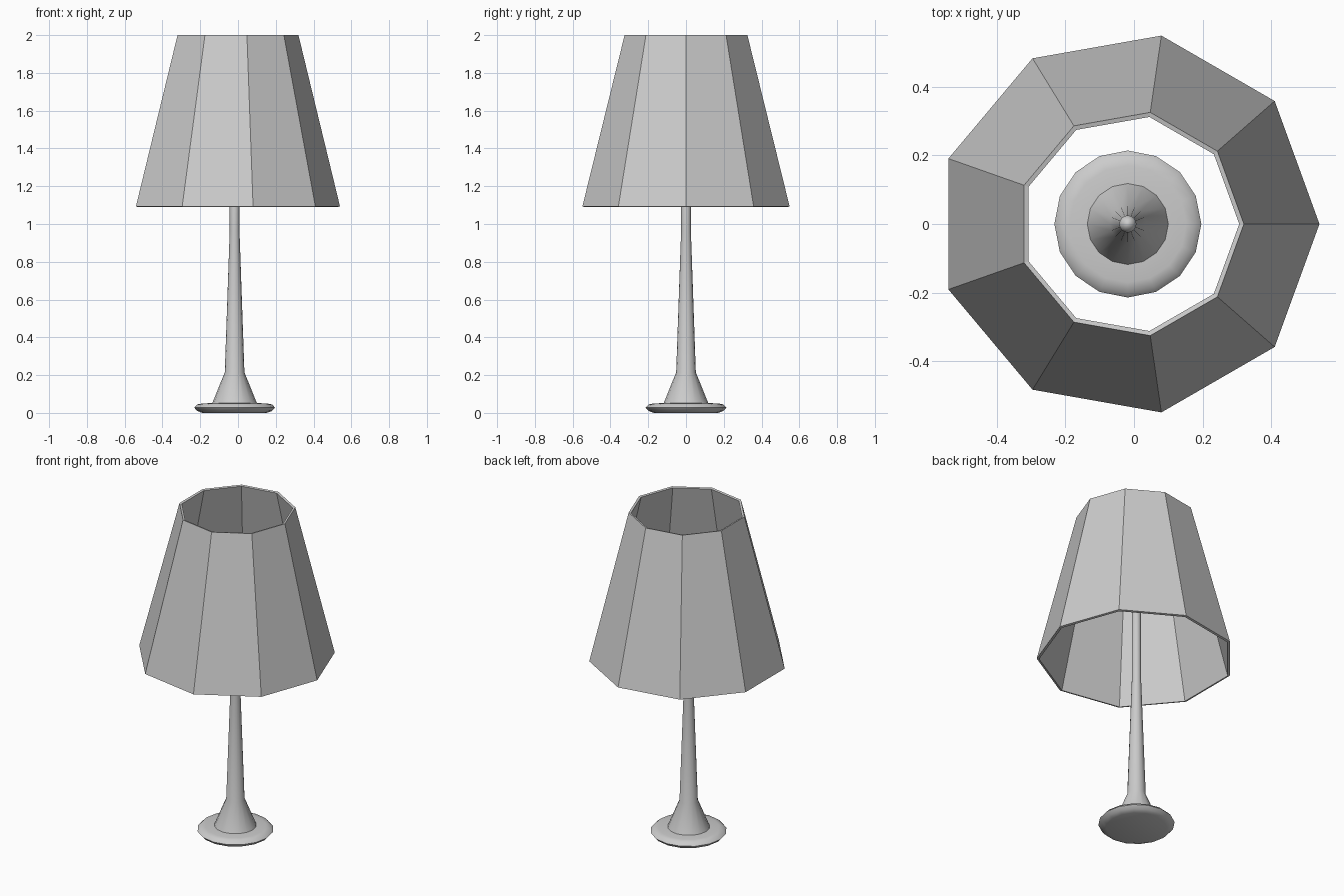
import bpy, bmesh, math

if "Cube" in bpy.data.objects:
    bpy.data.objects.remove(bpy.data.objects["Cube"])


def loft(name, rings, sides, caps):
    """Stack regular polygon rings given as (radius, height, centre x)."""
    bm = bmesh.new()
    loops = []
    for r, z, cx in rings:
        loops.append([bm.verts.new((cx + r * math.cos(2 * math.pi * i / sides),
                                    r * math.sin(2 * math.pi * i / sides), z))
                      for i in range(sides)])
    for a, b in zip(loops, loops[1:]):
        for i in range(sides):
            j = (i + 1) % sides
            bm.faces.new((a[i], a[j], b[j], b[i]))
    if caps:
        bm.faces.new(loops[0][::-1])
        bm.faces.new(loops[-1])
    mesh = bpy.data.meshes.new(name)
    bm.to_mesh(mesh)
    bm.free()
    obj = bpy.data.objects.new(name, mesh)
    bpy.context.collection.objects.link(obj)
    return obj


# Nine-sided tapered shade with a thin wall
shade = loft("lamp_shade", [(0.557, 1.093, -0.017), (0.33, 2.0, -0.01)], 9, False)
wall = shade.modifiers.new("wall", 'SOLIDIFY')
wall.thickness = 0.014
wall.offset = -1

# Round foot flaring into a slim stem with a rounded tip
CX = -0.018
profile = [(0.17, 0.0), (0.198, 0.01), (0.214, 0.028), (0.198, 0.045),
           (0.17, 0.05), (0.118, 0.052), (0.052, 0.215), (0.026, 0.96),
           (0.025, 1.42), (0.018, 1.435), (0.006, 1.445)]
stand = loft("stand", [(r, z, CX) for r, z in profile], 16, True)
bpy.context.view_layer.objects.active = stand
stand.select_set(True)
bpy.ops.object.shade_smooth_by_angle(angle=math.radians(50))
